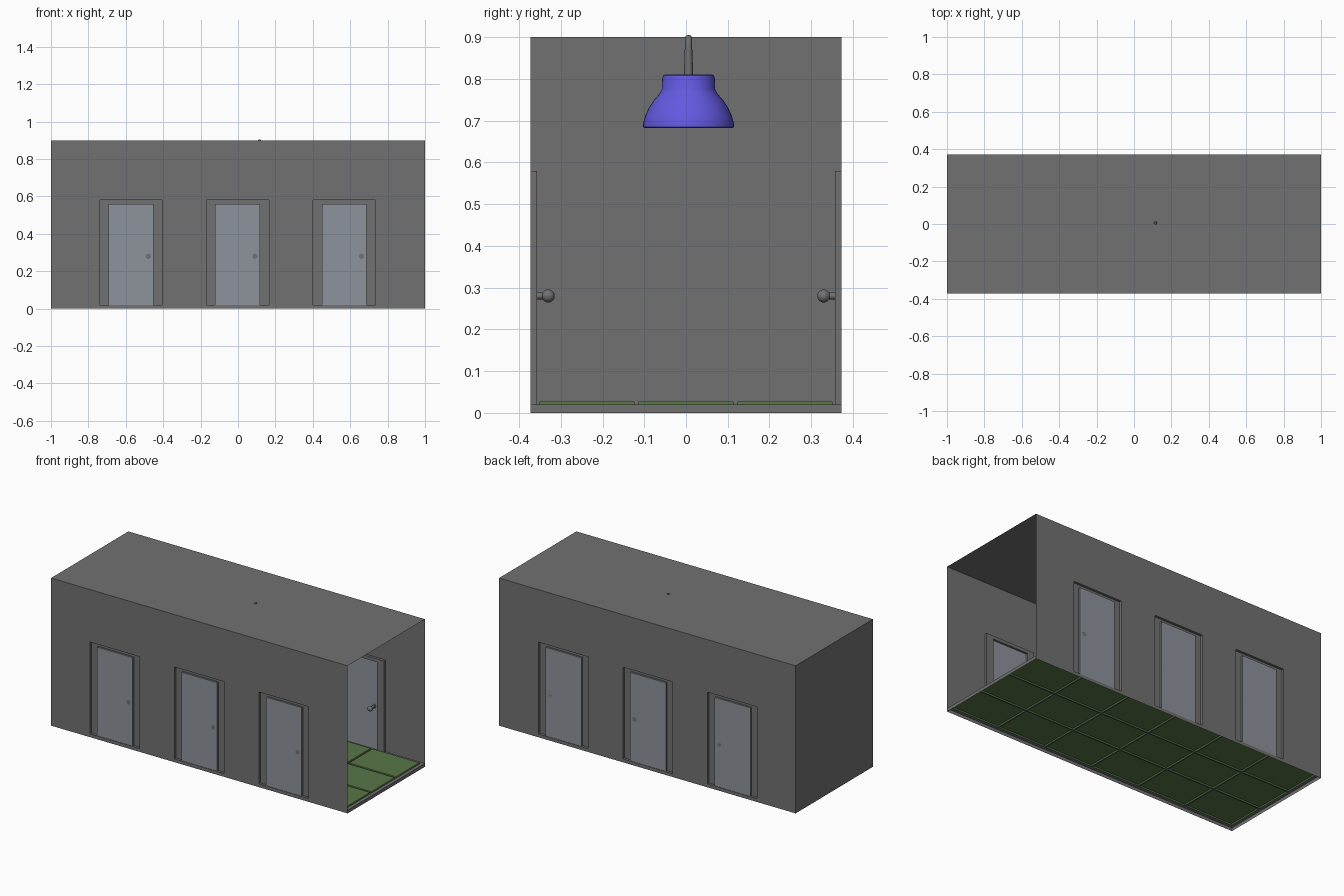
import bpy, bmesh, math

if "Cube" in bpy.data.objects:
    bpy.data.objects.remove(bpy.data.objects["Cube"])

W, D, H = 1.0, 0.372, 0.9      # half length, half depth, height
STEP = 0.02                    # floor level


def mat(name, rgb):
    m = bpy.data.materials.new(name)
    m.diffuse_color = (*rgb, 1)
    m.use_nodes = True
    m.node_tree.nodes["Principled BSDF"].inputs["Base Color"].default_value = m.diffuse_color
    return m


GREY = mat("wall grey", (0.165, 0.165, 0.165))
DOOR = mat("door blue grey", (0.27, 0.295, 0.33))
GREEN = mat("tile green", (0.10, 0.18, 0.065))
VIOLET = mat("lamp violet", (0.125, 0.10, 0.75))


def make(name, bm, mats, smooth=False, normals=True):
    bmesh.ops.remove_doubles(bm, verts=bm.verts, dist=1e-5)
    if normals:
        bmesh.ops.recalc_face_normals(bm, faces=bm.faces)
    me = bpy.data.meshes.new(name)
    bm.to_mesh(me)
    bm.free()
    for m in mats:
        me.materials.append(m)
    ob = bpy.data.objects.new(name, me)
    bpy.context.collection.objects.link(ob)
    if smooth:
        bpy.ops.object.select_all(action='DESELECT')
        ob.select_set(True)
        bpy.context.view_layer.objects.active = ob
        bpy.ops.object.shade_smooth_by_angle(angle=math.radians(40))
    return ob


def quad(bm, pts, idx=0):
    f = bm.faces.new([bm.verts.new(p) for p in pts])
    f.material_index = idx


def lathe(name, profile, material, origin, axis='Z', flip=1, steps=40):
    """Revolve (radius, along) points round z or y."""
    bm = bmesh.new()

    def pt(r, h, a):
        u, v = r * math.cos(a), r * math.sin(a)
        p = (u, v, h) if axis == 'Z' else (u, flip * h, v)
        return [o + c for o, c in zip(origin, p)]
    for k in range(steps):
        a, b = (2 * math.pi * j / steps for j in (k, k + 1))
        for (r0, h0), (r1, h1) in zip(profile, profile[1:]):
            pts = [pt(r0, h0, a)]
            if r0 > 1e-6:
                pts.append(pt(r0, h0, b))
            if r1 > 1e-6:
                pts.append(pt(r1, h1, b))
            pts.append(pt(r1, h1, a))
            quad(bm, pts)
    return make(name, bm, [material], True)


CENTRES = (-0.572, -0.002, 0.568)
FRAME, PANEL = 0.167, 0.12      # half widths
FTOP, PTOP = 0.58, 0.56         # heights
REC, PREC = D - 0.015, D - 0.003  # frame and panel planes

# long walls with door frames pushed inwards
for side, label in ((-1, "front"), (1, "back")):
    bm = bmesh.new()

    def upright(x0, x1, z0, z1, y, idx=0):
        quad(bm, [(x0, side * y, z0), (x1, side * y, z0),
                  (x1, side * y, z1), (x0, side * y, z1)], idx)

    def cheeks(c, hw, top, y0, y1, idx=0):
        # sides, head and sill between two depths
        loop = [(c - hw, STEP), (c - hw, top), (c + hw, top), (c + hw, STEP)]
        for (xa, za), (xb, zb) in zip(loop, loop[1:] + loop[:1]):
            quad(bm, [(xa, side * y0, za), (xb, side * y0, zb),
                      (xb, side * y1, zb), (xa, side * y1, za)], idx)

    xs = [-W]
    for c in CENTRES:
        xs += [c - FRAME, c + FRAME]
    xs.append(W)
    for i, (a, b) in enumerate(zip(xs, xs[1:])):
        upright(a, b, 0, STEP, D)
        upright(a, b, FTOP, H, D)
        if i % 2 == 0:
            upright(a, b, STEP, FTOP, D)
    for c in CENTRES:
        cheeks(c, FRAME, FTOP, D, REC)
        cheeks(c, PANEL, PTOP, REC, PREC)
        upright(c - FRAME, c - PANEL, STEP, FTOP, REC)
        upright(c + PANEL, c + FRAME, STEP, FTOP, REC)
        upright(c - PANEL, c + PANEL, PTOP, FTOP, REC)
        upright(c - PANEL, c + PANEL, STEP, PTOP, PREC, 1)
        # door knob on the inside
        knob = [(0, 0), (0.014, 0), (0.014, 0.004), (0.008, 0.006),
                (0.008, 0.024)]
        knob += [(0.0155 * math.sin(t), 0.039 - 0.0155 * math.cos(t))
                 for t in (math.pi * k / 12 for k in range(2, 12))]
        knob.append((0, 0.0545))
        lathe(label + "_door_knob", knob, GREY,
              (c + 0.092, side * PREC, 0.28), 'Y', -side, 20)
    make(label + "_wall", bm, [GREY, DOOR])

# ceiling and closed end
bm = bmesh.new()
quad(bm, [(-W, -D, H), (W, -D, H), (W, D, H), (-W, D, H)])
quad(bm, [(-W, -D, 0), (-W, -D, H), (-W, D, H), (-W, D, 0)])
make("ceiling_and_end_wall", bm, [GREY])

# floor: grid with raised tiles and an edge strip at the open end
bm = bmesh.new()
NX, NY, B, GAP = 6, 3, 0.016, 0.006
px, py = 2 * (W - B) / NX, 2 * (D - B) / NY
xs = [-W] + [-W + B + px * i for i in range(NX + 1)] + [W]
ys = [-D] + [-D + B + py * j for j in range(NY + 1)] + [D]
cells = []
for i in range(len(xs) - 1):
    for j in range(len(ys) - 1):
        quad(bm, [(xs[i], ys[j], STEP), (xs[i + 1], ys[j], STEP),
                  (xs[i + 1], ys[j + 1], STEP), (xs[i], ys[j + 1], STEP)])
        if 0 < i <= NX and 0 < j <= NY:
            bm.faces.ensure_lookup_table()
            cells.append(bm.faces[-1])
for amount, rise, idx in ((GAP, 0, 1), (0.0005, 0.006, 1), (0.002, 0.002, 1)):
    for f in cells:
        f.normal_update()
    ring = bmesh.ops.inset_individual(bm, faces=cells, thickness=amount)["faces"]
    for f in cells:
        f.material_index = 1
        for v in f.verts:
            v.co.z += rise
    for f in ring:
        f.material_index = 1 if rise else 0
quad(bm, [(W, -D, 0), (W, D, 0), (W, D, STEP), (W, -D, STEP)])
make("tiled_floor", bm, [GREY, GREEN], normals=False)

# hanging lamp: hollow shade and cord
LAMP = (0.115, 0.006, 0)
outer = [(0, 0.811), (0.056, 0.811), (0.061, 0.808), (0.063, 0.80), (0.064, 0.775),
         (0.070, 0.764), (0.083, 0.749), (0.095, 0.731), (0.104, 0.711),
         (0.109, 0.693), (0.109, 0.685), (0.106, 0.682)]
inner = [(r - 0.005, z - 0.003) for r, z in reversed(outer[3:-2])]
lathe("lamp_shade", outer + [(0.103, 0.683)] + inner + [(0, 0.797)], VIOLET, LAMP)
lathe("lamp_cord", [(0, 0.805), (0.011, 0.805), (0.0105, 0.83), (0.009, 0.87),
                    (0.008, 0.90), (0.006, 0.904), (0, 0.905)], GREY, LAMP, steps=20)
